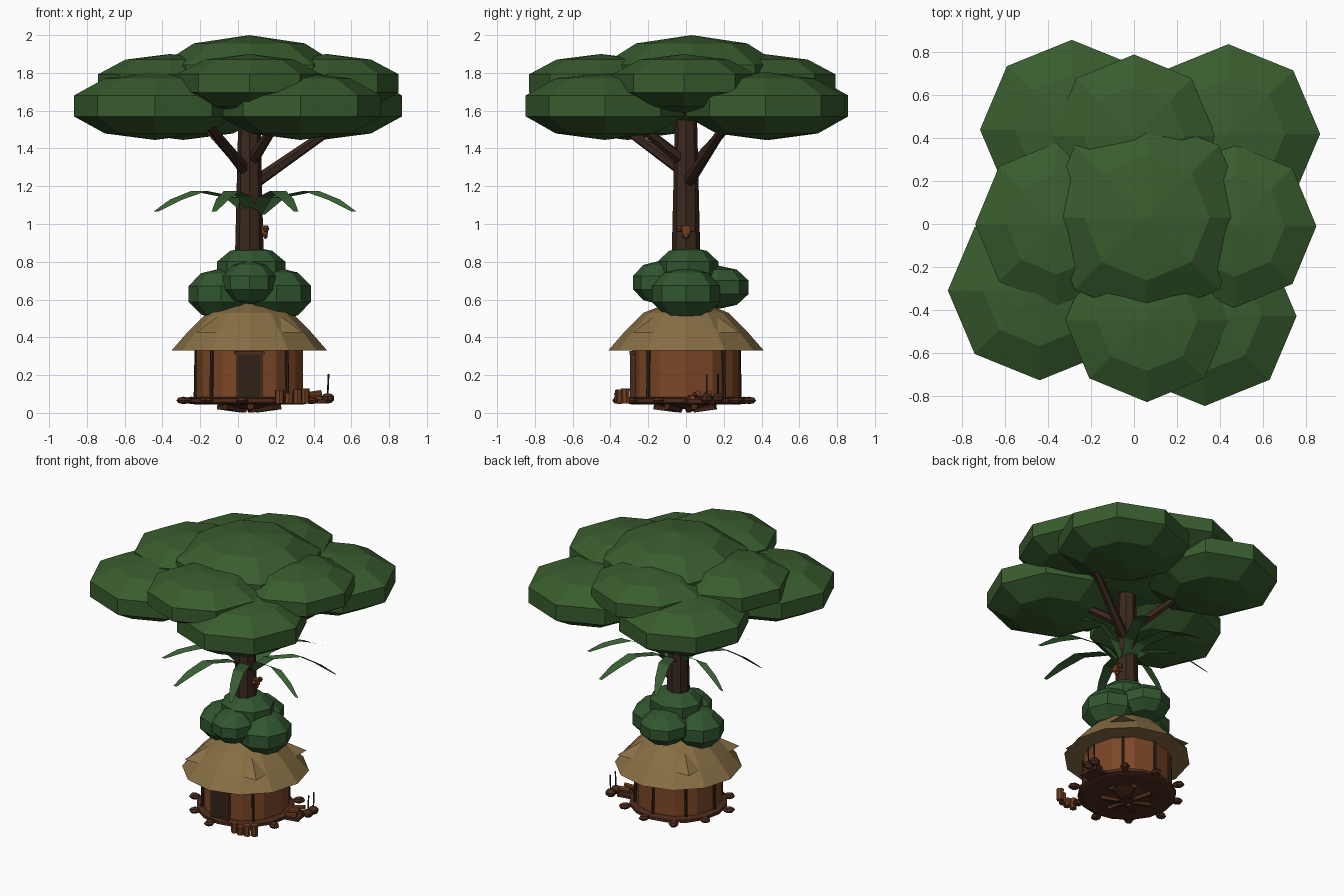
import bpy, bmesh, math
from mathutils import Matrix, Vector

cube = bpy.data.objects.get("Cube")
if cube:
    bpy.data.objects.remove(cube, do_unlink=True)

CX = 0.06  # shared axis of hut and tree


def material(name, colour):
    m = bpy.data.materials.new(name)
    m.use_nodes = True
    rgba = (*colour, 1)
    m.diffuse_color = rgba
    m.node_tree.nodes["Principled BSDF"].inputs["Base Color"].default_value = rgba
    return m


canopy_green = material("canopy green", (.04, .108, .027))
bush_green = material("bush green", (.031, .095, .029))
frond_green = material("frond green", (.04, .115, .033))
bark = material("bark brown", (.042, .021, .013))
clay = material("clay wall", (.2, .063, .02))
thatch = material("thatch", (.245, .158, .058))
dark_wood = material("dark wood", (.03, .016, .009))
floor_brown = material("floor brown", (.072, .023, .011))
log_brown = material("log brown", (.16, .048, .014))


def finish(name, bm, mat):
    bmesh.ops.recalc_face_normals(bm, faces=bm.faces)
    mesh = bpy.data.meshes.new(name)
    bm.to_mesh(mesh)
    bm.free()
    mesh.materials.append(mat)
    ob = bpy.data.objects.new(name, mesh)
    bpy.context.collection.objects.link(ob)


def blob(name, centre, size, mat, seg=8, rings=5, spin=0):
    bm = bmesh.new()
    m = (Matrix.Translation(centre) @ Matrix.Rotation(math.radians(spin), 4, 'Z')
         @ Matrix.Diagonal((*size, 1)))
    bmesh.ops.create_uvsphere(bm, u_segments=seg, v_segments=rings, radius=1, matrix=m)
    finish(name, bm, mat)


def rod(name, a, b, r1, r2, n, mat, spin=0):
    a, b = Vector(a), Vector(b)
    d = b - a
    m = (Matrix.Translation((a + b) / 2) @ d.to_track_quat('Z', 'Y').to_matrix().to_4x4()
         @ Matrix.Rotation(math.radians(spin), 4, 'Z'))
    bm = bmesh.new()
    bmesh.ops.create_cone(bm, cap_ends=True, segments=n, radius1=r1, radius2=r2,
                          depth=d.length, matrix=m)
    finish(name, bm, mat)


def box(name, centre, size, mat, spin=0):
    bm = bmesh.new()
    m = (Matrix.Translation(centre) @ Matrix.Rotation(math.radians(spin), 4, 'Z')
         @ Matrix.Diagonal((*size, 1)))
    bmesh.ops.create_cube(bm, size=1, matrix=m)
    finish(name, bm, mat)


def lathe(name, profile, n, mat):
    """Closed stack of rings given as (radius, height)."""
    bm = bmesh.new()
    rings = []
    for r, z in profile:
        rings.append([bm.verts.new(around(360 * i / n, r, z)) for i in range(n)])
    for lo, hi in zip(rings, rings[1:]):
        for i in range(n):
            j = (i + 1) % n
            bm.faces.new((lo[i], lo[j], hi[j], hi[i]))
    bm.faces.new(rings[0][::-1])
    bm.faces.new(rings[-1])
    finish(name, bm, mat)


def around(deg, r, z):
    a = math.radians(deg)
    return Vector((CX + r * math.cos(a), r * math.sin(a), z))


# Canopy: low ring, high ring and crown
for i, (x, y) in enumerate([(.44, .42), (-.29, .44), (-.44, -.31), (.33, -.43)]):
    blob(f"canopy_low_{i}", (x, y, 1.625), (.45, .44, .18), canopy_green)
for i, (x, y) in enumerate([(0, .41), (-.36, 0), (.06, -.45), (.47, -.01)]):
    blob(f"canopy_high_{i}", (x, y, 1.745), (.4, .4, .155), canopy_green)
blob("canopy_crown", (.06, .03, 1.77), (.5, .5, .23), canopy_green)

# Trunk and branches
rod("trunk", (CX, 0, .45), (CX, 0, 1.7), .085, .055, 8, bark)
for i, (a, b) in enumerate([((.09, .01, 1.22), (.55, .22, 1.54)),
                            ((.05, 0, 1.27), (-.16, -.36, 1.53)),
                            ((.05, .01, 1.28), (-.2, .25, 1.55)),
                            ((.07, -.01, 1.33), (.22, -.3, 1.56))]):
    rod(f"branch_{i}", a, b, .034, .022, 6, bark)

# Arching fronds: tapering strips whose width all runs the same way
for k in range(8):
    bm = bmesh.new()
    rows = []
    for r, z, w in [(.03, 1.05, .025), (.13, 1.14, .04), (.32, 1.175, .042),
                    (.45, 1.13, .034), (.57, 1.065, .012)]:
        c = around(22.5 + 45 * k, r, z) + Vector((.03, 0, 0))
        rows.append([bm.verts.new(c + Vector((s * w, 0, 0))) for s in (-1, 1)])
    for p, q in zip(rows, rows[1:]):
        bm.faces.new((p[0], p[1], q[1], q[0]))
    finish(f"frond_{k}", bm, frond_green)

# Ornament tied to the trunk
box("trunk_ornament", (.14, 0, .97), (.04, .04, .045), log_brown)
for s in (-1, 1):
    blob(f"ornament_knob_{s}", (.15, s * .035, .975), (.018, .018, .018), log_brown, 6, 4)
blob("ornament_drop", (.145, 0, .94), (.015, .02, .02), log_brown, 6, 4)

# Bushes on the roof
for i, (c, s) in enumerate([((.205, 0, .63), (.19, .19, .14)),
                            ((-.09, -.01, .63), (.18, .17, .135)),
                            ((.06, -.14, .69), (.147, .147, .115)),
                            ((.05, .17, .665), (.17, .17, .115)),
                            ((.07, .01, .765), (.19, .17, .115))]):
    blob(f"bush_{i}", c, s, bush_green)

# Hut
lathe("thatch_roof", [(.412, .33), (.325, .43), (.225, .53), (.07, .59)], 12, thatch)
rod("thatch_upper_layer", (CX, 0, .425), (CX, 0, .61), .4, .05, 4, thatch, 45)
lathe("hut_wall", [(.283, .06), (.283, .36)], 12, clay)
lathe("hut_floor", [(.29, .045), (.32, .055), (.32, .075), (.29, .085)], 16, floor_brown)
for deg in (45, 90, 135, 180, 225, 315):
    rod(f"wall_post_{deg}", around(deg, .285, .07), around(deg, .28, .34), .01, .01, 6, dark_wood)
box("door", (CX, -.28, .195), (.12, .025, .23), dark_wood)
box("door_lintel", (CX, -.285, .318), (.16, .03, .02), floor_brown)
for s in (-1, 1):
    box(f"door_jamb_{s}", (CX + s * .064, -.282, .2), (.01, .03, .24), floor_brown)

# Underside hub with short spokes
rod("floor_hub", (CX, 0, .02), (CX, 0, .05), .07, .17, 8, floor_brown)
for k in range(7):
    deg = k * 360 / 7 + 15
    rod(f"underside_spoke_{k}", around(deg, .05, .015), around(deg, .17, .035),
        .015, .02, 5, floor_brown)

# Stones around the floor
for k in range(10):
    deg = 36 * k + 12
    blob(f"edge_stone_{k}", around(deg, .335 + .02 * (k % 2), .066),
         (.042, .034, .02), floor_brown, 6, 4, deg)

# Cut logs by the entrance
for i, (x, y, h) in enumerate([(.22, -.35, .12), (.27, -.355, .105), (.315, -.345, .125),
                               (.355, -.32, .13)]):
    rod(f"cut_log_{i}", (x, y, .05), (x, y, h), .023, .025, 7, log_brown)

# Woodpile at the side
for i in range(4):
    y = .015 + .03 * i
    rod(f"firewood_{i}", (.37, y, .075 + .02 * (i % 2)), (.44, y + .02, .08 + .025 * (i % 2)),
        .016, .016, 6, log_brown)
box("woodpile_base", (.4, .07, .06), (.11, .14, .02), floor_brown, 10)

# Round pots with upright sticks
for i, y in enumerate((.11, .17)):
    blob(f"pot_{i}", (.475, y, .077), (.036, .034, .028), floor_brown, 8, 5)
    rod(f"stick_{i}", (.475, y, .09), (.48, y, .205), .005, .005, 5, dark_wood)
